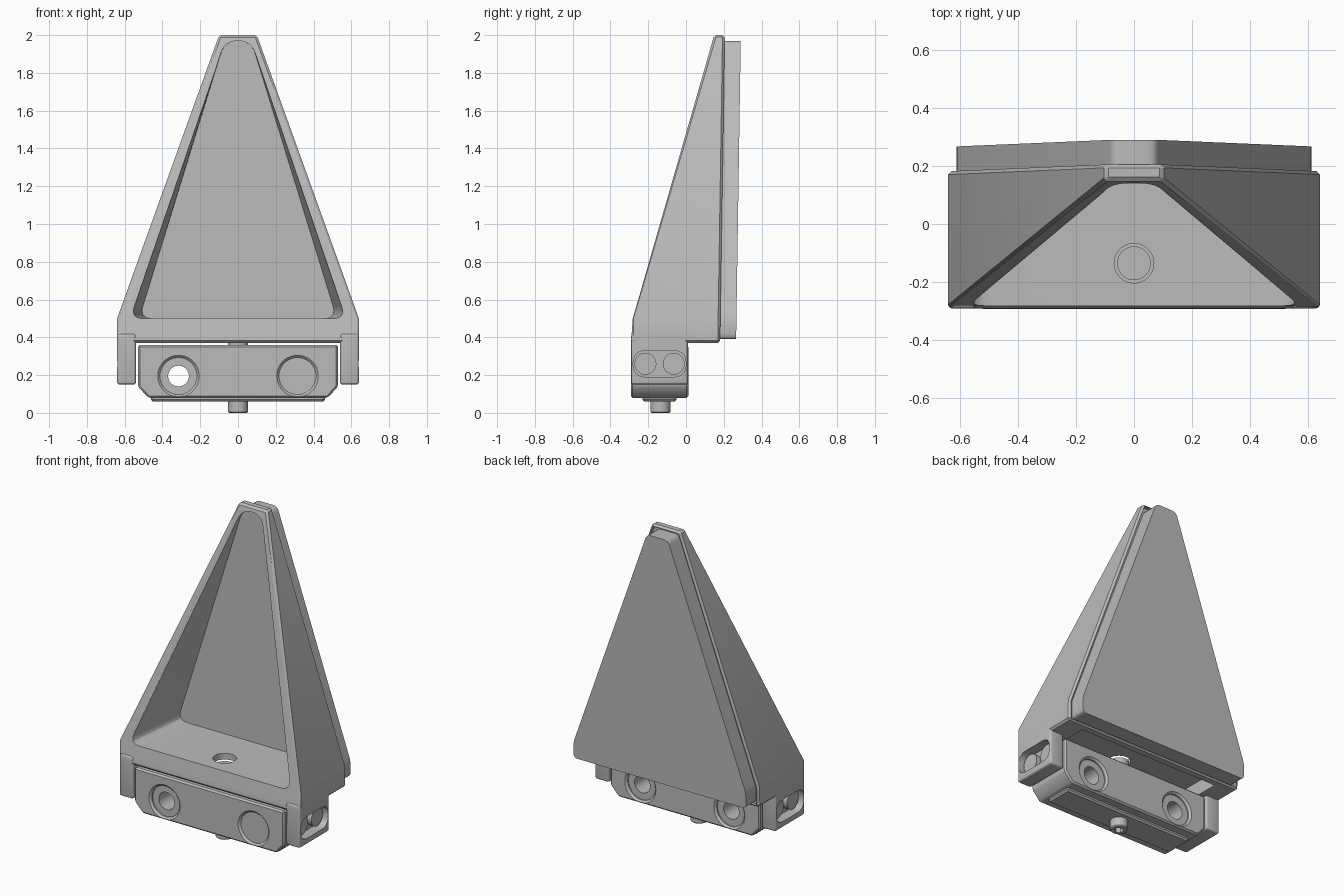
import bpy, bmesh, math
from mathutils import Vector, Matrix

cube = bpy.data.objects.get("Cube")
if cube:
    bpy.data.objects.remove(cube)

grey = bpy.data.materials.new("neutral grey")
grey.use_nodes = True
tone = (0.5, 0.5, 0.5, 1)
grey.diffuse_color = tone
for node in grey.node_tree.nodes:
    if node.type == 'BSDF_PRINCIPLED':
        node.inputs["Base Color"].default_value = tone


def finish(name, bm):
    bmesh.ops.recalc_face_normals(bm, faces=bm.faces)
    mesh = bpy.data.meshes.new(name)
    bm.to_mesh(mesh)
    bm.free()
    ob = bpy.data.objects.new(name, mesh)
    bpy.context.collection.objects.link(ob)
    mesh.materials.append(grey)
    return ob


def loft(name, ring_a, ring_b):
    """Closed solid between two matching rings."""
    bm = bmesh.new()
    a = [bm.verts.new(p) for p in ring_a]
    b = [bm.verts.new(p) for p in ring_b]
    bm.faces.new(a)
    bm.faces.new(b)
    for i in range(len(a)):
        j = (i + 1) % len(a)
        bm.faces.new((a[i], a[j], b[j], b[i]))
    return finish(name, bm)


def box(name, x, y, z):
    ring = [(x[0], y[0]), (x[1], y[0]), (x[1], y[1]), (x[0], y[1])]
    return loft(name, [(p, q, z[0]) for p, q in ring], [(p, q, z[1]) for p, q in ring])


def rod(name, start, end, r1, r2=None, sides=40):
    start, end = Vector(start), Vector(end)
    axis = end - start
    bm = bmesh.new()
    place = Matrix.Translation((start + end) / 2) @ axis.to_track_quat('Z', 'Y').to_matrix().to_4x4()
    bmesh.ops.create_cone(bm, cap_ends=True, segments=sides, radius1=r1,
                          radius2=r1 if r2 is None else r2, depth=axis.length, matrix=place)
    return finish(name, bm)


def rounded(points, cut, steps=6):
    """Polygon with every corner rounded over the given tangent length."""
    out = []
    pts = [Vector(p) for p in points]
    for i, p in enumerate(pts):
        a = p + (pts[i - 1] - p).normalized() * cut
        b = p + (pts[(i + 1) % len(pts)] - p).normalized() * cut
        for k in range(steps + 1):
            t = k / steps
            out.append(a * (1 - t) ** 2 + p * 2 * t * (1 - t) + b * t * t)
    return out


def apply(ob, mod):
    bpy.context.view_layer.objects.active = ob
    bpy.ops.object.modifier_apply(modifier=mod.name)


def bevel(ob, width, segments=1):
    mod = ob.modifiers.new("edge", 'BEVEL')
    mod.width, mod.segments = width, segments
    mod.limit_method, mod.angle_limit = 'ANGLE', math.radians(40)
    apply(ob, mod)


def combine(ob, other, operation='DIFFERENCE'):
    mod = ob.modifiers.new("combine", 'BOOLEAN')
    mod.operation, mod.object, mod.solver = operation, other, 'EXACT'
    apply(ob, mod)
    bpy.data.objects.remove(other)


def front(z):
    return -0.29 + max(0, z - 0.5) * 0.293


def back(z):
    return 0.18 + (z - 0.37) * 0.0155


def mirrored(half):
    return half + [(-x, z) for x, z in reversed(half)]


# Tapered housing
outline = mirrored([(0.64, 0.37), (0.64, 0.5), (0.1, 2.0)])
body = loft("housing", [(x, front(z), z) for x, z in outline],
            [(x, back(z), z) for x, z in outline])
bevel(body, 0.012)

# Side ears that straddle the clamp block
for s in (-1, 1):
    ear = box("ear", sorted((s * 0.54, s * 0.64)), (-0.29, 0.01), (0.15, 0.42))
    bevel(ear, 0.014, 3)
    combine(body, ear, 'UNION')

# Drafted front pocket with a flat floor
pocket = rounded(mirrored([(0.575, 0.5), (0.07, 1.97)]), 0.07)
near, far = [], []
for x, z in pocket:
    depth = 0.14 - front(z)
    near.append((x, front(z) - 0.03, z))
    far.append((x - math.copysign(min(abs(x), 0.12 * depth), x), 0.14 + (z - 0.5) * 0.008, z))
combine(body, loft("pocket_cutter", near, far))

# Shallow recess behind, then the underside cavity and the screw access hole
recess = mirrored([(0.622, 0.38), (0.622, 0.5), (0.09, 1.985)])
combine(body, loft("recess_cutter", [(x, back(z) - 0.022, z) for x, z in recess],
                   [(x, back(z) + 0.1, z) for x, z in recess]))
combine(body, box("cavity_cutter", (-0.5, 0.5), (-0.24, 0.13), (0.3, 0.46)))
combine(body, rod("access_cutter", (0, -0.135, 0.4), (0, -0.135, 0.6), 0.068))

# Slotted recess on each ear with two pins inside
for s in (-1, 1):
    slot = rounded([(-0.28, 0.19), (0.0, 0.19), (0.0, 0.33), (-0.28, 0.33)], 0.069)
    combine(body, loft("slot_cutter", [(s * 0.575, y, z) for y, z in slot],
                       [(s * 0.7, y, z) for y, z in slot]))
    side = "left" if s > 0 else "right"
    for end, y in (("front", -0.215), ("rear", -0.065)):
        rod(f"{side}_{end}_pin", (s * 0.56, y, 0.26), (s * 0.605, y, 0.26), 0.058)

# Back panel seated in the recess
panel = rounded(mirrored([(0.61, 0.39), (0.61, 0.49), (0.075, 1.97)]), 0.03, 4)
plate = loft("back_panel", [(x, back(z) - 0.03, z) for x, z in panel],
             [(x, back(z) + 0.085, z) for x, z in panel])

# Clamp block with chamfered lower corners and a raised strip below
profile = mirrored([(0.475, 0.08), (0.53, 0.14), (0.53, 0.36)])
block = loft("clamp_block", [(x, -0.292, z) for x, z in profile],
             [(x, 0.012, z) for x, z in profile])
bevel(block, 0.01)
strip = box("strip", (-0.46, 0.46), (-0.23, -0.05), (0.06, 0.12))
bevel(strip, 0.01)
combine(block, strip, 'UNION')
for x in (-0.315, 0.315):
    combine(block, rod("bore_cutter", (x, -0.4, 0.195), (x, 0.1, 0.195), 0.055))
    for face, d in ((-0.292, 1), (0.012, -1)):
        combine(block, rod("counterbore_cutter", (x, face - d * 0.02, 0.195),
                           (x, face + d * 0.02, 0.195), 0.098))
        combine(block, rod("rim_cutter", (x, face - d * 0.01, 0.195),
                           (x, face + d * 0.012, 0.195), 0.12, 0.098))

# Centre screw with a hexagonal socket
screw = rod("centre_screw", (0, -0.135, 0), (0, -0.135, 0.45), 0.052)
bevel(screw, 0.006)
combine(screw, rod("socket_cutter", (0, -0.135, -0.1), (0, -0.135, 0.03), 0.028, sides=6))
rod("screw_head", (0, -0.135, 0.38), (0, -0.135, 0.455), 0.058)

# Smooth the curved faces, keep hard edges sharp
for ob in bpy.context.scene.objects:
    if ob.type == 'MESH':
        bpy.ops.object.select_all(action='DESELECT')
        ob.select_set(True)
        bpy.context.view_layer.objects.active = ob
        bpy.ops.object.shade_smooth_by_angle(angle=math.radians(25))
